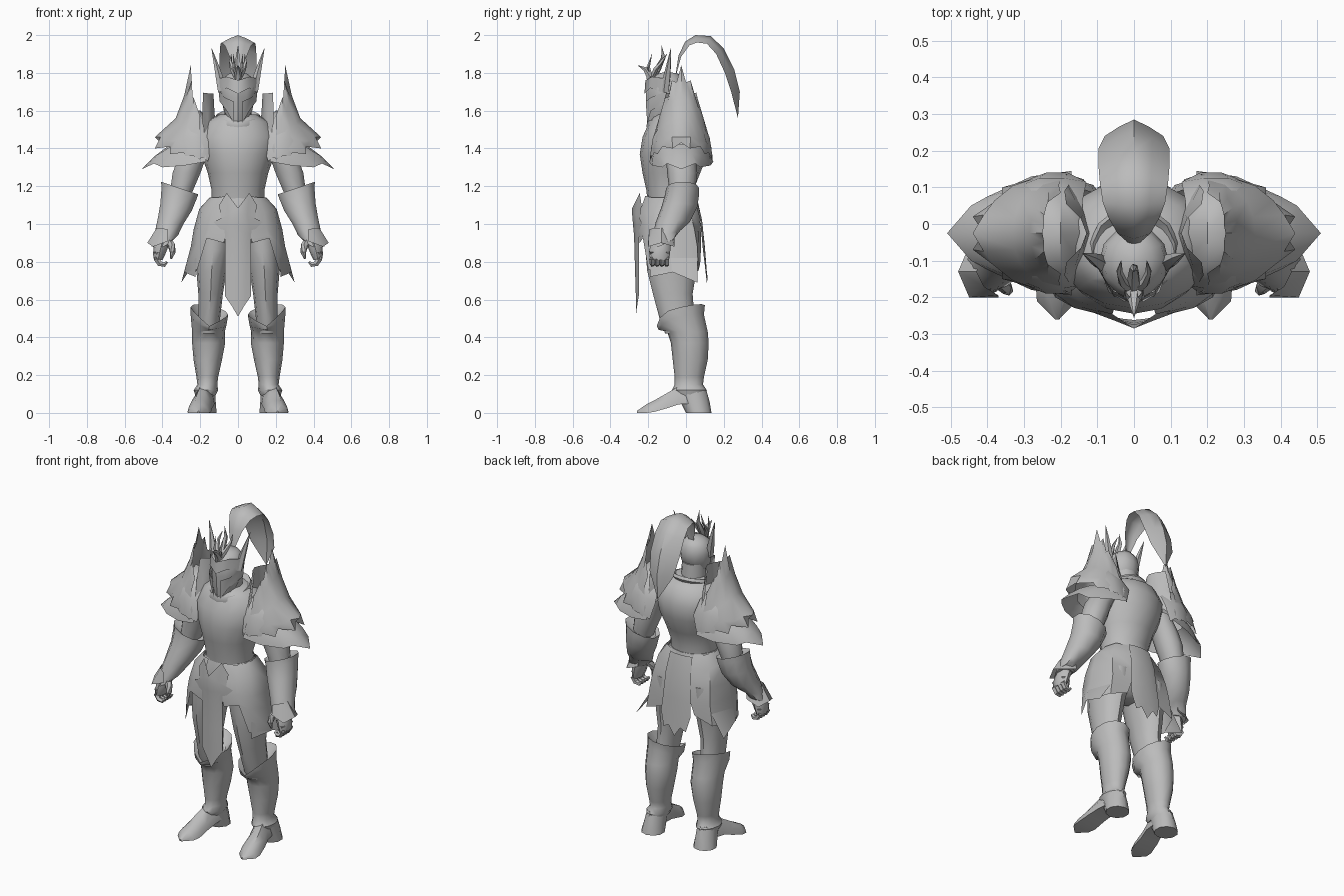
import bpy, bmesh, math
from mathutils import Vector

steel = bpy.data.materials.new("grey_steel")
steel.diffuse_color = (0.50, 0.50, 0.50, 1)


def grid(name, rows, closed=False, caps=False, mirror=False):
    """Skin rows of points; optionally close each row into a ring."""
    bm = bmesh.new()
    vs = [[bm.verts.new(p) for p in r] for r in rows]
    n = len(rows[0])
    for a, b in zip(vs, vs[1:]):
        for i in range(n if closed else n - 1):
            j = (i + 1) % n
            bm.faces.new((a[i], a[j], b[j], b[i]))
    if caps:
        bm.faces.new(vs[0])
        bm.faces.new(vs[-1][::-1])
    bmesh.ops.remove_doubles(bm, verts=bm.verts, dist=0.0005)
    bmesh.ops.recalc_face_normals(bm, faces=bm.faces)
    me = bpy.data.meshes.new(name)
    bm.to_mesh(me)
    bm.free()
    me.materials.append(steel)
    ob = bpy.data.objects.new(name, me)
    bpy.context.collection.objects.link(ob)
    if mirror:
        ob.modifiers.new("mirror", 'MIRROR')
    return ob


def loft(name, rings, n=12, mirror=False, caps=True):
    """Rings: x0, x1, y0, y1, z, x slope, y slope, front ridge, front dip."""
    rows = []
    for r in rings:
        x0, x1, y0, y1, z, sx, sy, ridge, dip = (tuple(r) + (0, 0, 0, 0))[:9]
        row = []
        for i in range(n):
            a = 2 * math.pi * i / n
            u, v = math.sin(a), -math.cos(a)
            y = (y0 + y1) / 2 + v * (y1 - y0) / 2 - (ridge if i == 0 else 0)
            drop = dip * (1 if i == 0 else .4 if i in (1, n - 1) else 0)
            row.append(((x0 + x1) / 2 + u * (x1 - x0) / 2, y, z + sx * u + sy * v - drop))
        rows.append(row)
    return grid(name, rows, True, caps, mirror)


def tube(name, path, n=6, mirror=False):
    """Tapered tube through (x, y, z, radius) points."""
    rows = []
    for i, p in enumerate(path):
        a, b = path[max(i - 1, 0)], path[min(i + 1, len(path) - 1)]
        q = (Vector(b[:3]) - Vector(a[:3])).to_track_quat('Z', 'Y')
        rows.append([Vector(p[:3]) + q @ Vector((p[3] * math.cos(t), p[3] * math.sin(t), 0))
                     for t in (2 * math.pi * k / n for k in range(n))])
    return grid(name, rows, True, True, mirror)


def wrap(name, rows, cy=-0.025, mirror=True):
    """Rows of (x, dy, z) from the middle out, reflected front to back."""
    full = [[(x, cy - d, z) for x, d, z in r[:0:-1]] + [(x, cy + d, z) for x, d, z in r]
            for r in rows]
    return grid(name, full, mirror=mirror)


# Torso and collar
loft("breastplate", [(-.14, .14, -.20, .045, 1.08), (-.14, .14, -.21, .04, 1.18),
                     (-.16, .16, -.23, .075, 1.27), (-.195, .195, -.245, .115, 1.37),
                     (-.215, .215, -.23, .12, 1.46), (-.17, .17, -.195, .09, 1.54),
                     (-.10, .10, -.17, .03, 1.58)], 16)
loft("neck", [(-.075, .075, -.16, 0, 1.5), (-.07, .07, -.16, -.01, 1.66)], 12)
loft("collar", [(-.10, .10, -.20, .03, 1.52, 0, .03), (-.125, .125, -.21, .05, 1.555, 0, .035),
                (-.115, .115, -.20, .04, 1.575, 0, .03), (-.08, .08, -.17, .01, 1.55, 0, .025)],
     14, caps=False)

# Helmet with ridged face, brow plates, crest and horns
loft("helmet", [(-.035, .035, -.19, -.10, 1.52, 0, .01, .01), (-.075, .075, -.195, -.04, 1.60, 0, .03, .01),
                (-.09, .09, -.20, -.01, 1.67, 0, 0, .012), (-.095, .095, -.20, -.005, 1.72, 0, 0, .012),
                (-.085, .085, -.185, -.015, 1.765, 0, 0, .01), (-.05, .05, -.15, -.04, 1.795),
                (-.01, .01, -.11, -.09, 1.805)], 12)
grid("brow_plate", [[(0, -.22, 1.69), (.06, -.19, 1.72), (.10, -.11, 1.69)],
                    [(0, -.215, 1.76), (.06, -.18, 1.78), (.105, -.11, 1.77)]], mirror=True)
grid("cheek_plate", [[(.02, -.205, 1.53), (.06, -.185, 1.60), (.098, -.09, 1.65)],
                     [(.025, -.213, 1.65), (.07, -.185, 1.67), (.102, -.09, 1.71)]], mirror=True)
tube("side_horn", [(.085, -.11, 1.70, .022), (.10, -.10, 1.78, .02),
                   (.118, -.09, 1.85, .012), (.14, -.08, 1.93, .001)], 5, True)
tube("crest_stem", [(0, -.20, 1.70, .018), (0, -.19, 1.78, .022), (0, -.215, 1.82, .014),
                    (0, -.255, 1.84, .001)], 6)
tube("crest_rear", [(0, -.18, 1.77, .02), (0, -.15, 1.82, .018), (0, -.12, 1.88, .012),
                    (0, -.13, 1.95, .001)], 5)
tube("crest_branch", [(.005, -.18, 1.77, .014), (.03, -.16, 1.82, .013), (.04, -.13, 1.86, .009),
                      (.035, -.10, 1.90, .001)], 5, True)
tube("crest_twig", [(.01, -.18, 1.78, .012), (.02, -.20, 1.83, .009), (.025, -.18, 1.90, .001)], 4, True)

# Plume: arched strip folded along a raised centre line
spine = [(-.055, 1.79, .015, .003), (-.04, 1.89, .045, .015), (-.005, 1.965, .07, .03),
         (.05, 2.0, .085, .04), (.13, 1.995, .093, .045), (.20, 1.93, .097, .05),
         (.255, 1.82, .097, .053), (.285, 1.70, .08, .045), (.275, 1.56, .003, 0)]
rows = []
for i, (y, z, w, d) in enumerate(spine):
    a, b = spine[max(i - 1, 0)], spine[min(i + 1, len(spine) - 1)]
    t = Vector((b[0] - a[0], b[1] - a[1])).normalized()
    ny, nz = t.y * d, -t.x * d
    rows.append([(-w, y + ny, z + nz), (-w * .5, y + ny * .42, z + nz * .42), (0, y, z),
                 (w * .5, y + ny * .42, z + nz * .42), (w, y + ny, z + nz)])
grid("plume", rows)

# Shoulder armour: inner dome, spiked outer shell, flared lower tier, neck guard
wrap("shoulder_dome", [[(.14, 0, 1.54), (.14, .09, 1.51), (.13, .14, 1.43), (.16, .15, 1.33)],
                       [(.20, 0, 1.60), (.20, .09, 1.57), (.19, .15, 1.46), (.18, .165, 1.35)],
                       [(.27, 0, 1.60), (.27, .09, 1.56), (.26, .15, 1.46), (.24, .165, 1.36)],
                       [(.36, 0, 1.50), (.34, .08, 1.48), (.31, .13, 1.43), (.28, .15, 1.36)]])
wrap("shoulder_spike_shell", [
    [(.25, 0, 1.84), (.245, .025, 1.75), (.245, .05, 1.76), (.24, .07, 1.67), (.235, .085, 1.67), (.20, .11, 1.57)],
    [(.285, 0, 1.68), (.28, .035, 1.66), (.27, .07, 1.64), (.255, .095, 1.60), (.235, .115, 1.57), (.205, .13, 1.52)],
    [(.33, 0, 1.56), (.325, .045, 1.55), (.31, .085, 1.53), (.28, .115, 1.50), (.25, .135, 1.48), (.20, .15, 1.45)],
    [(.44, 0, 1.46), (.41, .05, 1.46), (.38, .09, 1.44), (.33, .13, 1.44), (.27, .15, 1.40), (.18, .16, 1.40)],
    [(.41, 0, 1.43), (.44, .045, 1.40), (.36, .10, 1.41), (.36, .125, 1.37), (.27, .15, 1.38), (.20, .165, 1.34)]])
wrap("shoulder_lower_tier", [
    [(.36, 0, 1.42), (.34, .06, 1.42), (.30, .11, 1.41), (.24, .14, 1.41), (.18, .145, 1.40)],
    [(.44, 0, 1.36), (.42, .06, 1.37), (.36, .11, 1.36), (.27, .15, 1.36), (.17, .155, 1.36)],
    [(.51, 0, 1.29), (.445, .075, 1.32), (.40, .10, 1.30), (.28, .155, 1.31), (.17, .17, 1.33)]])
wrap("shoulder_neck_guard", [
    [(.115, 0, 1.48), (.13, .06, 1.46), (.15, .11, 1.42), (.17, .15, 1.38)],
    [(.125, 0, 1.60), (.14, .05, 1.59), (.16, .09, 1.57), (.18, .13, 1.50)],
    [(.13, 0, 1.69), (.145, .04, 1.69), (.185, .08, 1.695), (.19, .115, 1.54)]])

# Arms, bracers and hands
loft("upper_arm", [(.12, .27, -.10, .05, 1.43), (.17, .325, -.105, .055, 1.34),
                   (.195, .35, -.10, .06, 1.27), (.23, .36, -.09, .05, 1.19),
                   (.26, .37, -.09, .04, 1.12)], 10, True)
loft("bracer", [(.235, .375, -.09, .04, 1.17, .03), (.205, .412, -.105, .07, 1.19, .035),
                (.215, .41, -.11, .07, 1.16, .03), (.24, .415, -.13, .06, 1.09, .02),
                (.285, .43, -.16, .02, 1.01, .01), (.315, .445, -.18, -.03, .945, 0, .02),
                (.335, .46, -.19, -.05, .91, -.02, .03), (.36, .43, -.16, -.08, .90)], 10, True)
wrap("cuff_plate", [[(.43, 0, .98), (.41, .04, .98), (.37, .065, .97)],
                    [(.48, 0, .90), (.45, .07, .88), (.37, .07, .91)]], cy=-.13)
loft("palm", [(.35, .43, -.175, -.085, .93), (.365, .445, -.19, -.08, .89),
              (.385, .45, -.195, -.085, .84), (.40, .445, -.19, -.09, .81)], 8, True)
for k, y in enumerate((-.178, -.153, -.128, -.103)):
    tube("finger_%d" % (k + 1), [(.428, y, .85, .017), (.43, y, .815, .017), (.415, y, .79, .015),
                                 (.39, y, .785, .013), (.375, y, .80, .006)], 5, True)
tube("thumb", [(.375, -.15, .915, .022), (.352, -.17, .885, .02), (.345, -.18, .85, .016),
               (.355, -.18, .815, .005)], 6, True)

# Hips, thighs and skirt plates
loft("pelvis", [(-.145, .145, -.205, .045, 1.14), (-.175, .175, -.22, .06, 1.08),
                (-.205, .205, -.225, .07, 1.0), (-.19, .19, -.2, .06, .90), (-.06, .06, -.12, 0, .84)], 14)
loft("thigh", [(.02, .22, -.22, .07, .96), (.035, .225, -.215, .07, .86), (.06, .22, -.205, .055, .75),
               (.08, .21, -.175, .035, .63), (.095, .21, -.14, .045, .50), (.10, .21, -.11, .05, .42)], 12, True)
grid("skirt_plate", [
    [(.05, -.215, 1.15), (.11, -.18, 1.14), (.145, -.12, 1.14), (.15, -.07, 1.14), (.13, 0, 1.14), (.04, .045, 1.13)],
    [(.06, -.25, 1.05), (.14, -.215, 1.06), (.19, -.15, 1.08), (.205, -.08, 1.08), (.175, .02, 1.07), (.05, .07, 1.06)],
    [(.06, -.255, .97), (.15, -.225, .98), (.215, -.17, .97), (.235, -.08, .97), (.195, .045, .97), (.06, .08, .96)],
    [(.07, -.245, .92), (.16, -.23, .94), (.215, -.19, .90), (.25, -.08, .88), (.205, .06, .88), (.08, .08, .88)],
    [(.075, -.245, .90), (.165, -.228, .925), (.215, -.20, .76), (.285, -.08, .745), (.225, .065, .75), (.11, .075, .79)]],
    mirror=True)
grid("skirt_side_tip", [[(.22, -.19, .82), (.266, -.08, .82), (.215, .06, .82)],
                        [(.225, -.19, .72), (.285, -.07, .745), (.30, .06, .69)]], mirror=True)

# Front and back hanging cloth
grid("front_tabard", [[(0, -.285, 1.085), (.06, -.245, 1.165), (.10, -.235, 1.10)],
                      [(0, -.285, 1.05), (.05, -.265, 1.05), (.09, -.245, 1.03)],
                      [(0, -.28, .99), (.06, -.26, .99), (.13, -.235, 1.01)],
                      [(0, -.275, .94), (.05, -.26, .94), (.07, -.25, .95)],
                      [(0, -.27, .76), (.045, -.26, .76), (.07, -.25, .76)],
                      [(0, -.262, .51), (.035, -.258, .57), (.07, -.25, .62)]], mirror=True)
grid("back_cloth", [[(0, .06, 1.13), (.05, .055, 1.13), (.075, .045, 1.13)],
                    [(0, .085, 1.02), (.05, .085, 1.02), (.085, .075, 1.02)],
                    [(0, .10, .88), (.055, .10, .87), (.095, .09, .86)],
                    [(0, .11, .75), (.05, .11, .74), (.10, .10, .78)],
                    [(0, .115, .65), (.04, .115, .71), (.075, .11, .69)]], mirror=True)

# Boots: flared rim dipping at the knee, shin, ankle
loft("boot", [(.09, .215, -.11, .06, .50, .02, .02, 0, .04), (.052, .252, -.155, .10, .54, .02, .03, 0, .05),
              (.06, .25, -.145, .095, .49, .02, .03, 0, .02), (.07, .243, -.10, .115, .43),
              (.068, .243, -.08, .12, .37), (.085, .235, -.07, .115, .28),
              (.105, .22, -.06, .095, .19), (.11, .215, -.06, .09, .15), (.105, .235, -.075, .11, .12),
              (.12, .225, -.06, .10, .09)], 12, True)

# Feet: pointed toe with raised arch, and heel block
rows = []
for y, cx, w, zb, zt in ((-.26, .21, .006, 0, .01), (-.21, .21, .055, 0, .045), (-.17, .205, .063, .005, .065),
                         (-.10, .195, .058, .025, .105), (-.04, .18, .055, .045, .14), (.03, .172, .05, .05, .15)):
    rows.append([(cx - w, y, zb), (cx - w * .85, y, (zb + zt) / 2), (cx - w * .35, y, zt), (cx + w * .35, y, zt),
                 (cx + w * .85, y, (zb + zt) / 2), (cx + w, y, zb)])
grid("foot", rows, True, True, True)
loft("heel", [(.11, .245, 0, .135, 0), (.115, .235, -.03, .125, .06), (.12, .225, -.06, .105, .13)], 10, True)

# Smooth shading with crisp edges
for ob in bpy.context.scene.objects:
    ob.select_set(True)
    bpy.context.view_layer.objects.active = ob
bpy.ops.object.shade_smooth_by_angle(angle=math.radians(45))
